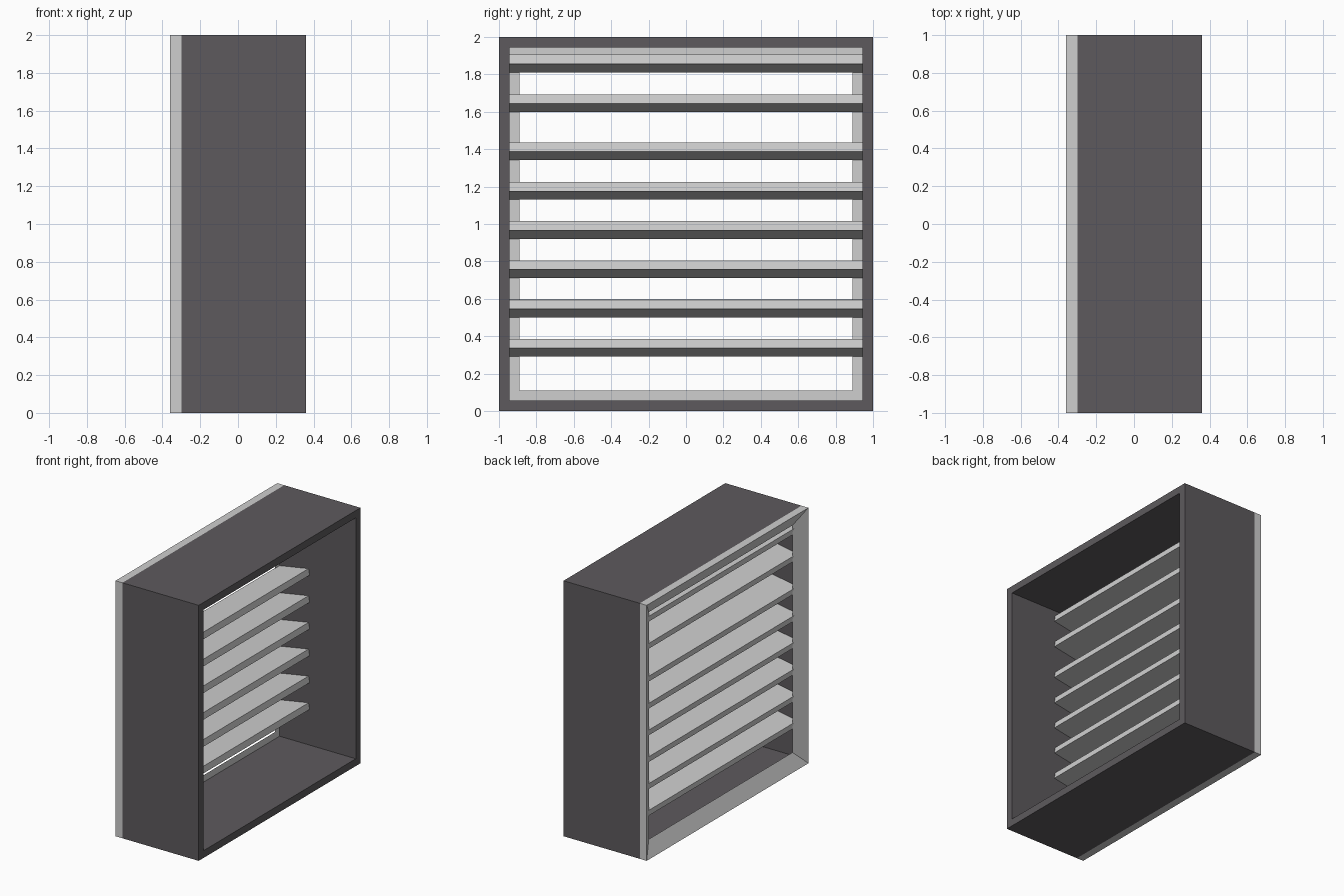
import bpy
import bmesh

if "Cube" in bpy.data.objects:
    bpy.data.objects.remove(bpy.data.objects["Cube"])


def material(name, colour):
    m = bpy.data.materials.new(name)
    m.diffuse_color = (*colour, 1)
    m.use_nodes = True
    m.node_tree.nodes["Principled BSDF"].inputs["Base Color"].default_value = m.diffuse_color
    return m


LIGHT = material("light grey", (0.62, 0.62, 0.62))
DARK = material("dark grey", (0.11, 0.102, 0.11))


def finish(bm, name, mat):
    bmesh.ops.recalc_face_normals(bm, faces=bm.faces)
    me = bpy.data.meshes.new(name)
    bm.to_mesh(me)
    bm.free()
    me.materials.append(mat)
    ob = bpy.data.objects.new(name, me)
    bpy.context.collection.objects.link(ob)
    return ob


def square_ring(name, profile, mat):
    """Sweep a mitred (x, half_size) profile round a square centred on z = 1."""
    bm = bmesh.new()
    rings = [[bm.verts.new((x, sy * r, 1 + sz * r)) for x, r in profile]
             for sy, sz in ((-1, -1), (1, -1), (1, 1), (-1, 1))]
    n = len(profile)
    for i in range(4):
        a, b = rings[i], rings[(i + 1) % 4]
        for j in range(n):
            k = (j + 1) % n
            bm.faces.new((a[j], a[k], b[k], b[j]))
    return finish(bm, name, mat)


def slat(name, z, mat):
    """Tilted board; z is the height of its lower inner edge."""
    section = [(-0.04, z), (-0.296, z - 0.045), (-0.305, z + 0.004), (-0.049, z + 0.049)]
    bm = bmesh.new()
    ends = [[bm.verts.new((x, y, h)) for x, h in section] for y in (-0.943, 0.943)]
    for e in ends:
        bm.faces.new(e)
    for j in range(4):
        k = (j + 1) % 4
        bm.faces.new((ends[0][j], ends[0][k], ends[1][k], ends[1][j]))
    return finish(bm, name, mat)


# Square duct open at both ends
square_ring("duct", [(-0.30, 1.0), (0.36, 1.0), (0.36, 0.943), (-0.30, 0.943)], DARK)

# Outer frame with a face sloping inward
square_ring("bevelled_frame", [(-0.36, 1.0), (-0.30, 1.0), (-0.30, 0.889)], LIGHT)

# Louvre slats
for i, z in enumerate((0.337, 0.546, 0.757, 0.966, 1.175, 1.387, 1.644, 1.856)):
    slat(f"louvre_slat_{i + 1}", z, LIGHT)
